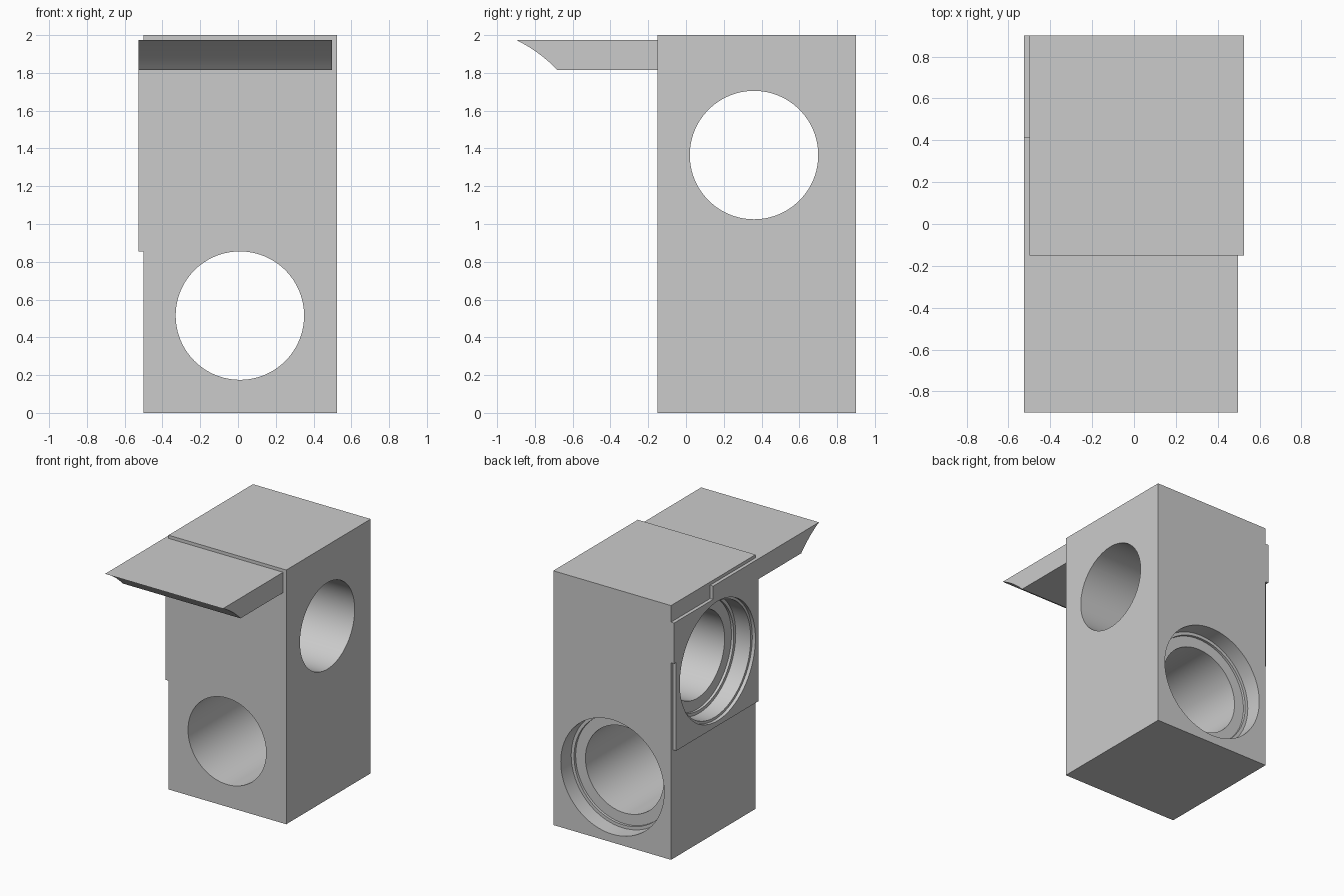
import bpy, bmesh, math
from mathutils import Matrix, Vector

if "Cube" in bpy.data.objects:
    bpy.data.objects.remove(bpy.data.objects["Cube"], do_unlink=True)

grey = bpy.data.materials.new("plain grey")
grey.use_nodes = True
COLOR = (0.6, 0.6, 0.6, 1)
grey.diffuse_color = COLOR
grey.node_tree.nodes["Principled BSDF"].inputs["Base Color"].default_value = COLOR


def add_object(name, bm):
    bmesh.ops.recalc_face_normals(bm, faces=bm.faces)
    mesh = bpy.data.meshes.new(name)
    bm.to_mesh(mesh)
    bm.free()
    mesh.materials.append(grey)
    obj = bpy.data.objects.new(name, mesh)
    bpy.context.collection.objects.link(obj)
    return obj


def side_prism(name, profile, x0, x1):
    """Extrude a (y, z) outline along x."""
    bm = bmesh.new()
    face = bm.faces.new([bm.verts.new((x0, y, z)) for y, z in profile])
    grown = bmesh.ops.extrude_face_region(bm, geom=[face])["geom"]
    verts = [v for v in grown if isinstance(v, bmesh.types.BMVert)]
    bmesh.ops.translate(bm, verts=verts, vec=(x1 - x0, 0, 0))
    return add_object(name, bm)


def drill(target, start, end, radius):
    """Cut a round hole from start to end, then discard the cutter."""
    start, end = Vector(start), Vector(end)
    axis = end - start
    turn = axis.to_track_quat("Z", "Y").to_matrix().to_4x4()
    bm = bmesh.new()
    bmesh.ops.create_cone(bm, cap_ends=True, segments=96, radius1=radius, radius2=radius,
                          depth=axis.length,
                          matrix=Matrix.Translation((start + end) / 2) @ turn)
    cutter = add_object("hole_cutter", bm)
    cutter.hide_render = True
    mod = target.modifiers.new("hole", "BOOLEAN")
    mod.operation, mod.solver, mod.object = "DIFFERENCE", "EXACT", cutter
    bpy.context.view_layer.objects.active = target
    bpy.ops.object.modifier_apply(modifier=mod.name)
    bpy.data.objects.remove(cutter, do_unlink=True)


LEFT, RIGHT, FRONT, BACK = 0.525, -0.5, -0.15, 0.9
OUTER = -0.527
UPPER_Y, UPPER_Z = 0.36, 1.365
LOWER_X, LOWER_Z = 0.01, 0.515

# Upright block
body = side_prism("body", [(FRONT, 0), (BACK, 0), (BACK, 2), (FRONT, 2)], RIGHT, LEFT)

# Bores with a stepped seat: (depth of the cut, radius)
for depth, radius in ((0.13, 0.45), (0.15, 0.425), (1.3, 0.34)):
    drill(body, (LOWER_X, BACK + 0.1, LOWER_Z), (LOWER_X, BACK - depth, LOWER_Z), radius)
    drill(body, (RIGHT - 0.1, UPPER_Y, UPPER_Z), (RIGHT + depth, UPPER_Y, UPPER_Z), radius)

# Thin stepped plate on the side, with a clearance hole
plate = side_prism("side_plate", [
    (FRONT, 0.855), (0.874, 0.855), (0.874, 1.55), (BACK, 1.55),
    (BACK, 1.87), (0.415, 1.87), (0.415, 1.975), (FRONT, 1.975)], OUTER, RIGHT)
drill(plate, (OUTER - 0.1, UPPER_Y, UPPER_Z), (RIGHT + 0.1, UPPER_Y, UPPER_Z), 0.47)

# Overhanging shelf with a hollow curved tip
tip = []
for i in range(9):
    t = i / 8
    bulge = 0.04 * t * (1 - t)
    tip.append((-0.68 - 0.22 * t + bulge * 0.6, 1.815 + 0.16 * t + bulge))
shelf = side_prism("front_shelf", [(FRONT, 1.975), (FRONT, 1.815)] + tip, OUTER, 0.498)

# Smooth bores, crisp edges
for obj in (body, plate, shelf):
    bpy.ops.object.select_all(action="DESELECT")
    obj.select_set(True)
    bpy.context.view_layer.objects.active = obj
    bpy.ops.object.shade_smooth_by_angle(angle=math.radians(30))
